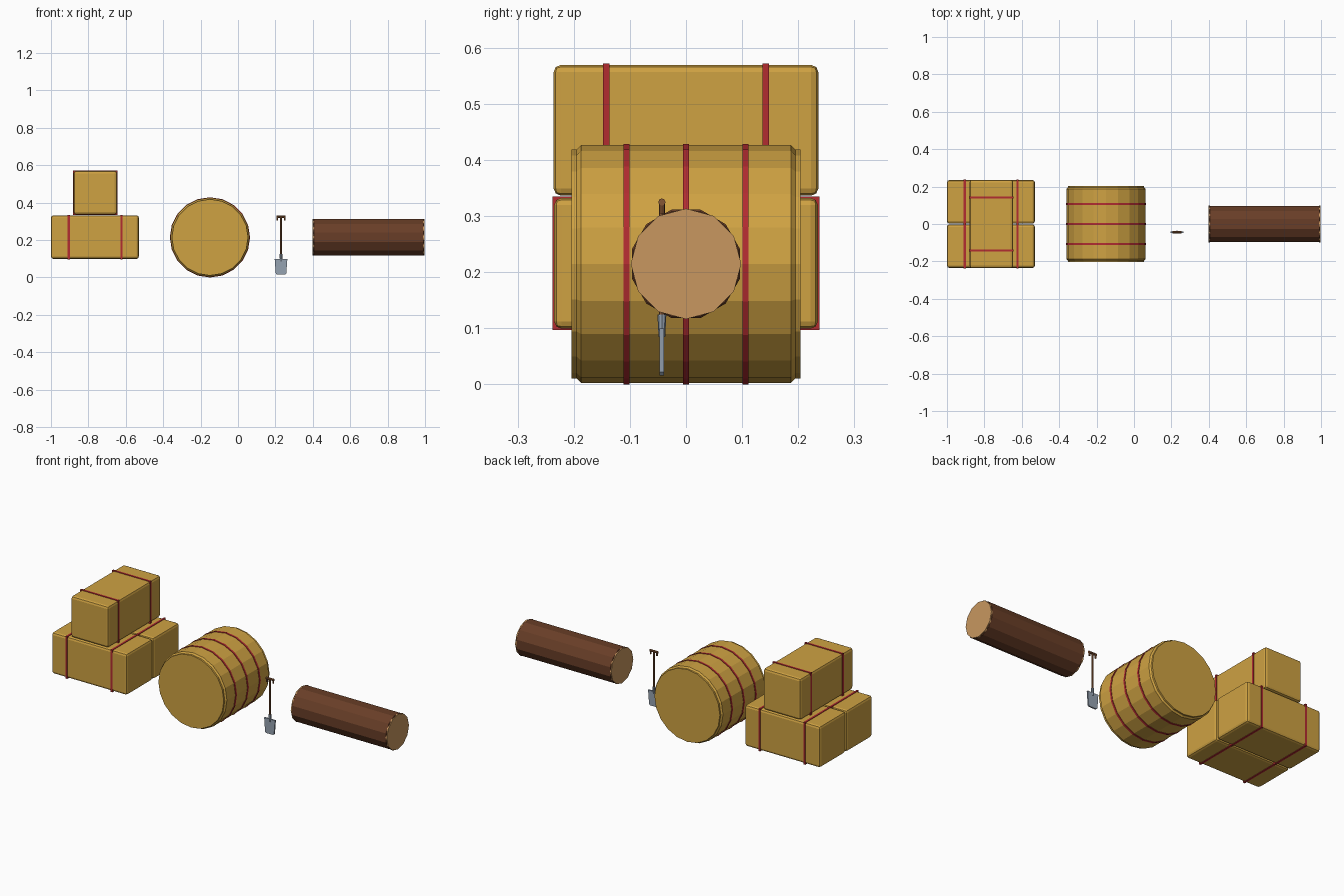
import bpy, bmesh, math
from mathutils import Matrix, Vector

if "Cube" in bpy.data.objects:
    bpy.data.objects.remove(bpy.data.objects["Cube"])


def material(name, rgb):
    m = bpy.data.materials.new(name)
    m.diffuse_color = (*rgb, 1)
    m.use_nodes = True
    m.node_tree.nodes["Principled BSDF"].inputs["Base Color"].default_value = m.diffuse_color
    return m


STRAW = material("straw", (0.62, 0.36, 0.055))
TWINE = material("red twine", (0.45, 0.025, 0.03))
BARK = material("bark", (0.14, 0.048, 0.02))
CUT_WOOD = material("cut wood", (0.58, 0.31, 0.115))
STEEL = material("steel", (0.30, 0.36, 0.44))
HANDLE = material("handle wood", (0.24, 0.095, 0.035))


def finish(name, bm, mat, bevel=0, segments=1):
    if bevel:
        sharp = [e for e in bm.edges if e.calc_face_angle(0) > math.radians(60)]
        bmesh.ops.bevel(bm, geom=sharp, offset=bevel, segments=segments,
                        profile=0.5, affect='EDGES')
    bmesh.ops.recalc_face_normals(bm, faces=bm.faces[:])
    me = bpy.data.meshes.new(name)
    bm.to_mesh(me)
    bm.free()
    me.materials.append(mat)
    ob = bpy.data.objects.new(name, me)
    bpy.context.collection.objects.link(ob)
    return ob


def box(name, centre, size, mat, bevel=0):
    bm = bmesh.new()
    bmesh.ops.create_cube(bm, size=1)
    bmesh.ops.scale(bm, vec=size, verts=bm.verts)
    bmesh.ops.translate(bm, vec=centre, verts=bm.verts)
    return finish(name, bm, mat, bevel, 2)


def cylinder(name, a, b, r, mat, sides=12, turn=0, bevel=0, r2=None):
    a, b = Vector(a), Vector(b)
    bm = bmesh.new()
    bmesh.ops.create_cone(bm, cap_ends=True, segments=sides, radius1=r,
                          radius2=r if r2 is None else r2, depth=(b - a).length)
    rot = (b - a).to_track_quat('Z', 'Y').to_matrix().to_4x4()
    m = Matrix.Translation((a + b) / 2) @ rot @ Matrix.Rotation(turn, 4, 'Z')
    bmesh.ops.transform(bm, matrix=m, verts=bm.verts)
    return finish(name, bm, mat, bevel)


# Square bales: two below, one crosswise on top, each with two strings
for side, y in (("front", -0.1185), ("back", 0.1185)):
    box(side + "_bale", (-0.765, y, 0.216), (0.47, 0.233, 0.233), STRAW, 0.013)
    for i, x in enumerate((-0.905, -0.623)):
        box(f"{side}_bale_string_{i}", (x, y, 0.216), (0.011, 0.2385, 0.2385), TWINE)
box("top_bale", (-0.7625, 0, 0.453), (0.233, 0.472, 0.233), STRAW, 0.013)
for i, y in enumerate((-0.142, 0.142)):
    box(f"top_bale_string_{i}", (-0.7625, y, 0.453), (0.2385, 0.011, 0.2385), TWINE)

# Round bale lying on its side, with end discs and three strings
RX, RZ = -0.15, 0.2145
cylinder("round_bale", (RX, -0.2, RZ), (RX, 0.2, RZ), 0.212, STRAW, 20, 0, 0.013)
cylinder("round_bale_ends", (RX, -0.204, RZ), (RX, 0.204, RZ), 0.204, STRAW, 20)
for i, y in enumerate((-0.106, 0, 0.106)):
    cylinder(f"round_bale_string_{i}", (RX, y - 0.0055, RZ), (RX, y + 0.0055, RZ),
             0.2145, TWINE, 20)

# Log with pale cut ends
cylinder("log", (0.402, 0, 0.215), (0.994, 0, 0.215), 0.1, BARK, 12, math.radians(15), 0.003)
for side, a, b in (("left", 0.398, 0.405), ("right", 0.99, 0.998)):
    cylinder(side + "_cut_end", (a, 0, 0.215), (b, 0, 0.215), 0.0985, CUT_WOOD, 12)

# Shovel: tapered blade, socket, shaft and grip
SX, SY = 0.23, -0.043
bm = bmesh.new()
outline = [(-0.034, 0.1), (0.034, 0.1), (0.028, 0.022), (0.022, 0.016),
           (-0.022, 0.016), (-0.028, 0.022)]
front = bm.faces.new([bm.verts.new((SX + x, SY - 0.004, z)) for x, z in outline])
extruded = bmesh.ops.extrude_face_region(bm, geom=[front])["geom"]
bmesh.ops.translate(bm, vec=(0, 0.008, 0),
                    verts=[v for v in extruded if isinstance(v, bmesh.types.BMVert)])
finish("shovel_blade", bm, STEEL)
cylinder("shovel_socket", (SX, SY, 0.085), (SX, SY, 0.125), 0.006, STEEL, 8, 0, 0, 0.008)
cylinder("shovel_shaft", (SX, SY, 0.1), (SX, SY, 0.325), 0.0055, HANDLE, 8)
cylinder("shovel_grip", (SX - 0.025, SY, 0.325), (SX + 0.025, SY, 0.325), 0.0065, HANDLE, 8)
for side, s in (("left", -1), ("right", 1)):
    cylinder(side + "_grip_end", (SX + s * 0.02, SY, 0.305), (SX + s * 0.02, SY, 0.325),
             0.005, HANDLE, 8)
